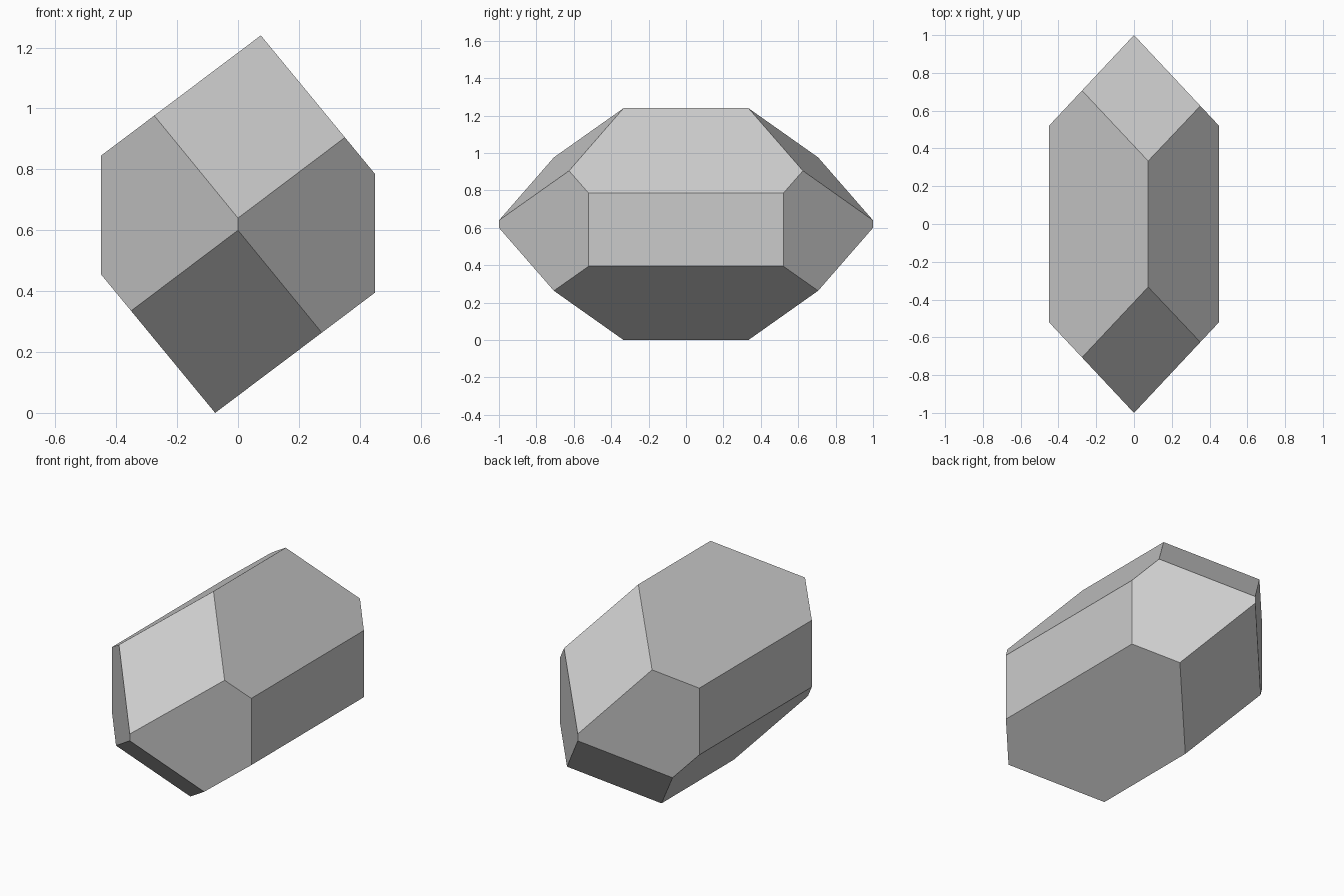
import bpy
import bmesh
from mathutils import Vector

cube = bpy.data.objects.get("Cube")
if cube:
    bpy.data.objects.remove(cube, do_unlink=True)

MID = 0.62  # height of the long axis

# Six-sided prism along y; the second half of the profile is the first turned half a turn
half = [(0.075, MID), (0.45, 0.165), (0.45, -0.225)]
profile = half + [(-x, -z) for x, z in half]
bm = bmesh.new()
base = bm.faces.new([bm.verts.new((x, -1.5, z + MID)) for x, z in profile])
ext = bmesh.ops.extrude_face_region(bm, geom=[base])
far_end = [v for v in ext["geom"] if isinstance(v, bmesh.types.BMVert)]
bmesh.ops.translate(bm, vec=(0, 3, 0), verts=far_end)

# Four slanting facets cut each pointed end
facets = [
    ((0, -1, 0.64 - MID), (0.0485, -0.1919, 0.2071)),
    ((0, -1, 0), (0.48, -0.45, 0)),
]
for end in (1, -1):
    for turn in (1, -1):
        for (px, py, pz), (nx, ny, nz) in facets:
            bmesh.ops.bisect_plane(
                bm, geom=bm.verts[:] + bm.edges[:] + bm.faces[:], dist=1e-5,
                plane_co=Vector((px * turn, py * end, pz * turn + MID)),
                plane_no=Vector((nx * turn, ny * end, nz * turn)),
                clear_outer=True)
            rim = [e for e in bm.edges if e.is_boundary]
            bmesh.ops.holes_fill(bm, edges=rim, sides=0)

bmesh.ops.remove_doubles(bm, verts=bm.verts, dist=1e-4)
bmesh.ops.recalc_face_normals(bm, faces=bm.faces)

mesh = bpy.data.meshes.new("crystal")
bm.to_mesh(mesh)
bm.free()
crystal = bpy.data.objects.new("crystal", mesh)
bpy.context.collection.objects.link(crystal)

# Plain grey stone
grey = bpy.data.materials.new("grey stone")
grey.use_nodes = True
colour = (0.6, 0.6, 0.6, 1)
grey.diffuse_color = colour
grey.node_tree.nodes["Principled BSDF"].inputs["Base Color"].default_value = colour
mesh.materials.append(grey)
